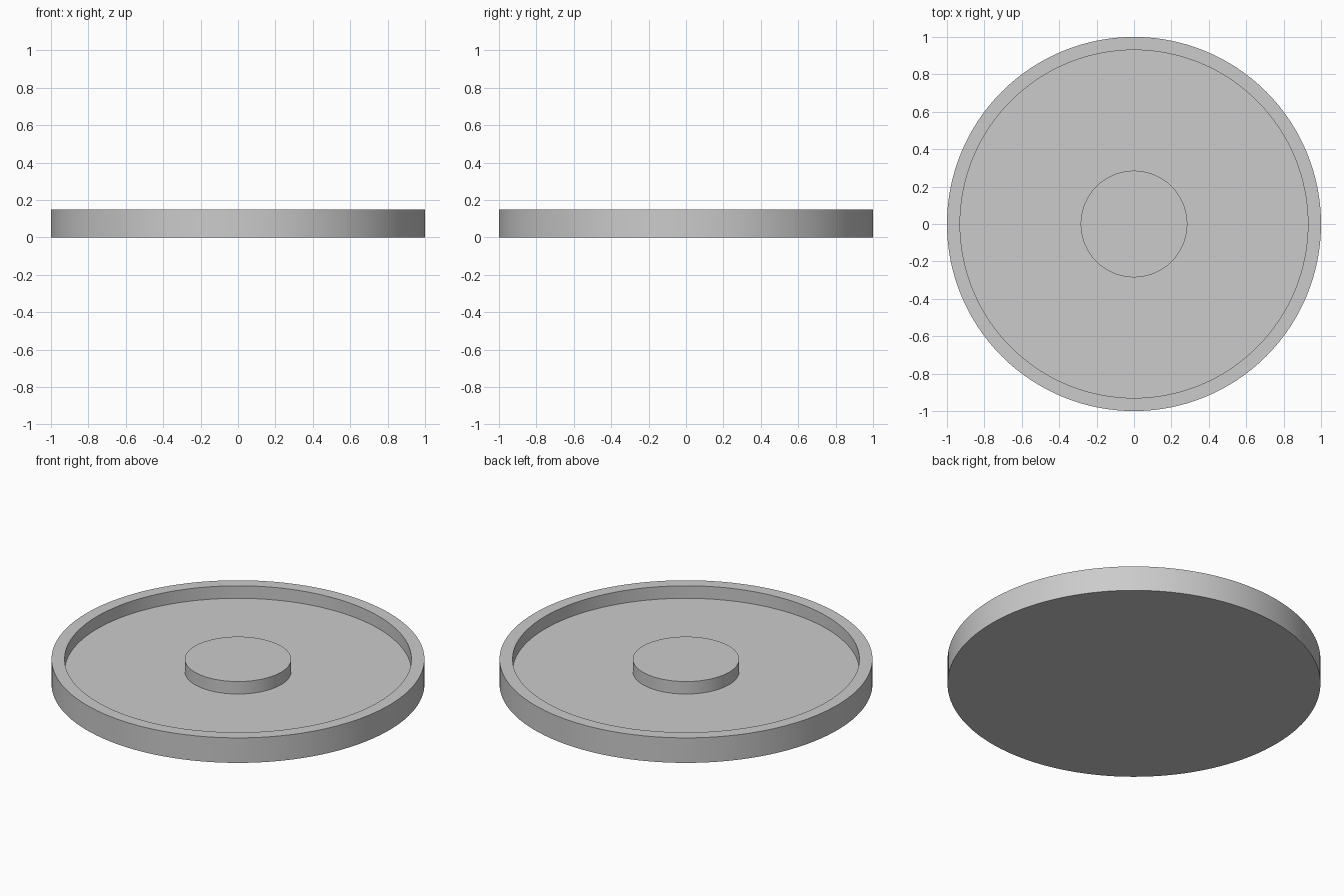
import bpy, bmesh, math

if "Cube" in bpy.data.objects:
    bpy.data.objects.remove(bpy.data.objects["Cube"])

SEGMENTS = 128
HEIGHT = 0.148
FLOOR = 0.074

grey = bpy.data.materials.new("plain grey")
grey.diffuse_color = (0.6, 0.6, 0.6, 1.0)
grey.use_nodes = True
grey.node_tree.nodes["Principled BSDF"].inputs["Base Color"].default_value = grey.diffuse_color


def lathe(name, profile):
    """Spin a profile of (radius, z) points round the z axis."""
    bm = bmesh.new()
    verts = [bm.verts.new((r, 0, z)) for r, z in profile]
    edges = [bm.edges.new(pair) for pair in zip(verts, verts[1:])]
    bmesh.ops.spin(bm, geom=verts + edges, cent=(0, 0, 0), axis=(0, 0, 1),
                   angle=math.tau, steps=SEGMENTS, use_duplicate=False)
    bmesh.ops.remove_doubles(bm, verts=bm.verts, dist=1e-5)
    bmesh.ops.recalc_face_normals(bm, faces=bm.faces)
    mesh = bpy.data.meshes.new(name)
    bm.to_mesh(mesh)
    bm.free()
    mesh.materials.append(grey)
    obj = bpy.data.objects.new(name, mesh)
    bpy.context.collection.objects.link(obj)
    bpy.context.view_layer.objects.active = obj
    obj.select_set(True)
    bpy.ops.object.shade_smooth_by_angle(angle=math.radians(30))
    obj.select_set(False)
    return obj


# Round tray in one piece: underside, outer wall, rim, recessed floor, raised hub
lathe("round_tray", [
    (0, 0), (1, 0), (1, HEIGHT),            # underside and outer wall
    (0.93, HEIGHT), (0.93, FLOOR),          # rim and inner wall
    (0.285, FLOOR), (0.285, HEIGHT),        # floor and hub wall
    (0, HEIGHT),                            # hub top
])
